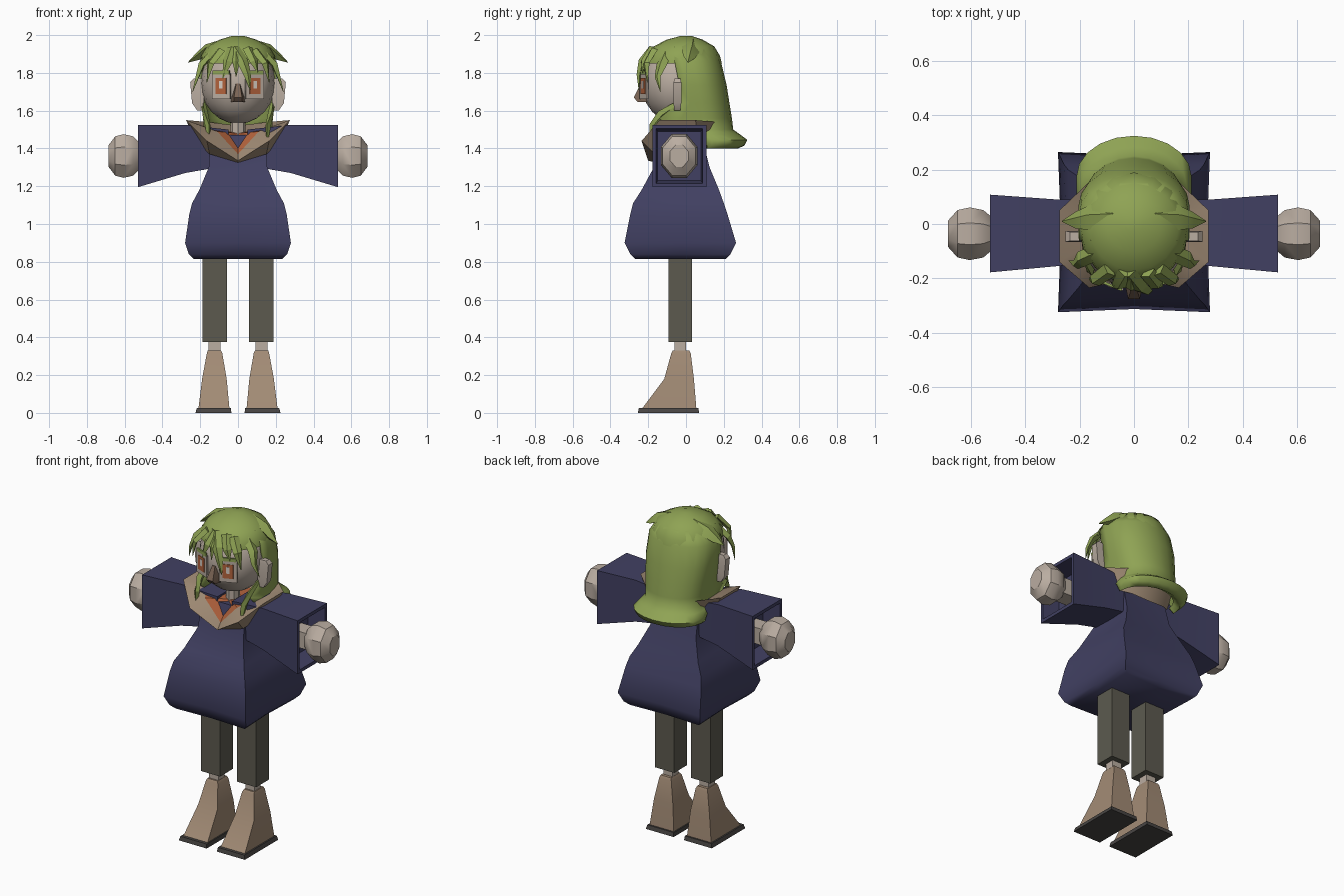
import bpy, bmesh, math
from mathutils import Vector, Matrix


def mat(name, rgb):
    m = bpy.data.materials.new(name)
    lin = [((c / 255 + 0.055) / 1.055) ** 2.4 for c in rgb]
    m.diffuse_color = (*lin, 1)
    return m


NAVY = mat("navy cloth", (65, 64, 98))
GREEN = mat("green hair", (143, 163, 84))
SKIN = mat("skin", (186, 173, 161))
TAN = mat("tan collar", (158, 137, 115))
SHOE = mat("brown shoe", (162, 139, 117))
PANTS = mat("grey trousers", (92, 90, 79))
SOLE = mat("dark sole", (72, 69, 67))
ORANGE = mat("orange", (178, 98, 60))
NOSE = mat("nose brown", (122, 100, 84))
PALE = mat("pale highlight", (215, 205, 195))


def finish(name, bm, m, angle=40):
    bmesh.ops.recalc_face_normals(bm, faces=bm.faces)
    me = bpy.data.meshes.new(name)
    bm.to_mesh(me)
    bm.free()
    ob = bpy.data.objects.new(name, me)
    bpy.context.collection.objects.link(ob)
    me.materials.append(m)
    bpy.ops.object.select_all(action='DESELECT')
    ob.select_set(True)
    bpy.context.view_layer.objects.active = ob
    if angle:
        bpy.ops.object.shade_smooth_by_angle(angle=math.radians(angle))
    return ob


def loft(name, rings, m, angle=40, caps=(True, True), closed=True):
    bm = bmesh.new()
    vs = [[bm.verts.new(p) for p in r] for r in rings]
    n = len(vs[0])
    for a, b in zip(vs, vs[1:]):
        for i in range(n if closed else n - 1):
            j = (i + 1) % n
            bm.faces.new((a[i], a[j], b[j], b[i]))
    if caps[0]:
        bm.faces.new(vs[0])
    if caps[1]:
        bm.faces.new(vs[-1])
    return finish(name, bm, m, angle)


def rect(z, x0, x1, y0, y1):
    return [(x0, y0, z), (x1, y0, z), (x1, y1, z), (x0, y1, z)]


def rect8(z, w, y0, y1, k=0.96):
    # square ring with slightly hollow sides
    c, h = (y0 + y1) / 2, (y1 - y0) / 2
    return [(x * w, c + y * h, z) for x, y in
            ((-1, -1), (0, -k), (1, -1), (k, 0), (1, 1), (0, k), (-1, 1), (-k, 0))]


def ellipsoid(name, loc, size, m, seg=16, rings=12, rot=None, angle=40):
    bm = bmesh.new()
    bmesh.ops.create_uvsphere(bm, u_segments=seg, v_segments=rings, radius=1)
    M = Matrix.Translation(loc) @ Matrix.Diagonal((*size, 1))
    bm.transform(M @ rot if rot else M)
    return finish(name, bm, m, angle)


def plate(name, loc, size, rz, m):
    bm = bmesh.new()
    bmesh.ops.create_cube(bm, size=1)
    bm.transform(Matrix.Translation(loc) @ Matrix.Rotation(rz, 4, 'Z') @ Matrix.Diagonal((*size, 1)))
    return finish(name, bm, m, 0)


HEAD = Vector((0, -0.04, 1.745))


def lock(name, pts, s=1, thick=0.3):
    # tapered strand lying on the head: points are x, y, z, width
    P = [Vector((p[0] * s, p[1], p[2])) for p in pts]
    rings = []
    for i, p in enumerate(P):
        d = (P[min(i + 1, len(P) - 1)] - P[max(i - 1, 0)]).normalized()
        out = (p - HEAD).normalized()
        side = d.cross(out).normalized()
        out = side.cross(d)
        w = pts[i][3] / 2
        rings.append([p + side * w, p + out * w * thick * 2, p - side * w, p - out * w * thick * 2])
    return loft(name, rings, GREEN, 25)


# dress
loft("dress", [rect8(*r) for r in (
    (0.815, 0.235, -0.27, 0.21), (0.84, 0.26, -0.295, 0.235), (0.90, 0.28, -0.325, 0.265),
    (1.05, 0.258, -0.295, 0.22), (1.11, 0.243, -0.28, 0.20), (1.18, 0.205, -0.235, 0.175),
    (1.30, 0.155, -0.17, 0.125), (1.40, 0.15, -0.15, 0.10), (1.47, 0.15, -0.13, 0.08))], NAVY, 60)


def xring(x, y0, y1, z0, z1, s):
    return [(x * s, y0, z0), (x * s, y1, z0), (x * s, y1, z1), (x * s, y0, z1)]


for s, side in ((1, "left"), (-1, "right")):
    # sleeve with a hollow cuff, forearm and hand
    loft(side + "_sleeve", [xring(*r, s) for r in (
        (0.05, -0.13, 0.09, 1.31, 1.50), (0.28, -0.155, 0.09, 1.27, 1.525),
        (0.53, -0.178, 0.108, 1.195, 1.525), (0.53, -0.158, 0.088, 1.215, 1.505),
        (0.42, -0.15, 0.08, 1.23, 1.49))], NAVY, 30)
    loft(side + "_forearm", [xring(*r, s) for r in (
        (0.40, -0.085, 0.015, 1.31, 1.41), (0.56, -0.085, 0.015, 1.31, 1.41))], SKIN, 30)
    hand = []
    for x, r in ((0.515, 0.55), (0.555, 0.9), (0.605, 1.0), (0.65, 0.9), (0.685, 0.5)):
        hand.append([(x * s, -0.036 + 0.1 * r * 1.05 * math.cos(a), 1.36 + 0.125 * r * math.sin(a))
                     for a in [math.pi * (k + 0.5) / 4 for k in range(8)]])
    loft(side + "_hand", hand, SKIN, 35)

    # leg, ankle, shoe and sole
    def xr(z, a, b, y0, y1):
        return rect(z, min(a * s, b * s), max(a * s, b * s), y0, y1)
    loft(side + "_trouser_leg", [xr(0.375, 0.058, 0.188, -0.092, 0.032),
                                 xr(0.88, 0.058, 0.188, -0.092, 0.032)], PANTS, 30)
    loft(side + "_ankle", [xr(0.31, 0.092, 0.155, -0.06, 0.0),
                           xr(0.40, 0.092, 0.155, -0.06, 0.0)], SKIN, 30)
    loft(side + "_shoe", [xr(*r) for r in (
        (0.02, 0.045, 0.21, -0.235, 0.055), (0.18, 0.06, 0.19, -0.115, 0.042),
        (0.315, 0.083, 0.165, -0.078, 0.025), (0.33, 0.09, 0.16, -0.07, 0.018))], SHOE, 30)
    loft(side + "_sole", [xr(0.0, 0.035, 0.225, -0.255, 0.07),
                          xr(0.025, 0.038, 0.218, -0.25, 0.065)], SOLE, 30)

    # ear
    loft(side + "_ear", [xr(*r) for r in (
        (1.60, 0.185, 0.215, -0.062, -0.03), (1.64, 0.18, 0.243, -0.066, -0.025),
        (1.75, 0.18, 0.253, -0.066, -0.025), (1.77, 0.185, 0.235, -0.062, -0.03))], SKIN, 30)

    # eye and brow plates
    turn = math.radians(22) * s
    n = Vector((math.sin(turn), -math.cos(turn), 0))
    eye = Vector((0.088 * s, -0.222, 1.73))
    plate(side + "_eye", eye, (0.104, 0.009, 0.135), turn, SKIN)
    plate(side + "_iris", eye + n * 0.005, (0.062, 0.006, 0.085), turn, ORANGE)
    plate(side + "_pupil", eye + n * 0.008 + Vector((0, 0, 0.008)), (0.02, 0.004, 0.04), turn, PALE)
    plate(side + "_brow", eye + n * 0.003 + Vector((0, 0, 0.072)), (0.095, 0.0095, 0.02), turn, GREEN)

    # strands on both sides
    lock(side + "_top_spike", [(0.07, 0.03, 1.955, 0.09), (0.16, 0.025, 1.925, 0.10),
                               (0.215, 0.015, 1.885, 0.065), (0.265, 0.01, 1.855, 0.004)], s)
    lock(side + "_temple_lock", [(0.13, -0.10, 1.91, 0.06), (0.195, -0.13, 1.84, 0.06),
                                 (0.215, -0.15, 1.78, 0.035), (0.24, -0.135, 1.70, 0.003)], s)
    lock(side + "_bang_outer", [(0.09, -0.17, 1.92, 0.06), (0.145, -0.21, 1.85, 0.05),
                                (0.165, -0.205, 1.75, 0.003)], s)
    lock(side + "_sideburn", [(0.18, -0.04, 1.64, 0.03), (0.172, -0.13, 1.58, 0.05),
                              (0.16, -0.17, 1.52, 0.05), (0.153, -0.19, 1.42, 0.012)], s)

# collar: lower edge, flared rim, neck edge; right half mirrored round
def mirrored(half):
    return half + [(-x, y, z) for x, y, z in half[-2:0:-1]]


lower = mirrored([(0, -0.16, 1.325), (0.15, -0.165, 1.37), (0.22, -0.08, 1.43),
                  (0.20, 0.07, 1.43), (0.11, 0.12, 1.41), (0, 0.13, 1.40)])
rim = mirrored([(0, -0.20, 1.335), (0.165, -0.235, 1.44), (0.275, -0.14, 1.55),
                (0.275, 0.05, 1.55), (0.16, 0.16, 1.54), (0, 0.18, 1.52)])
inner = mirrored([(0, -0.17, 1.37), (0.11, -0.165, 1.49), (0.16, -0.07, 1.51),
                  (0.15, 0.05, 1.50), (0.08, 0.08, 1.49), (0, 0.09, 1.49)])
loft("collar", [lower, rim, inner], TAN, 35, caps=(False, False))

# shirt inside the collar
bm = bmesh.new()
ring = [bm.verts.new(p) for p in inner]
mid = bm.verts.new((0, -0.08, 1.48))
for i in range(len(ring)):
    bm.faces.new((ring[i], ring[(i + 1) % len(ring)], mid))
finish("shirt", bm, ORANGE, 30)

# neck, head, nose
loft("neck", [[(0.04 * math.cos(a), -0.05 + 0.04 * math.sin(a), z)
               for a in [math.pi * k / 4 for k in range(8)]] for z in (1.44, 1.58)], SKIN)
ellipsoid("head", HEAD, (0.198, 0.195, 0.215), SKIN)
loft("nose", [[(-w, -0.2, z), (-w * 0.6, y, z), (w * 0.6, y, z), (w, -0.2, z)] for z, w, y in (
    (1.645, 0.038, -0.255), (1.67, 0.036, -0.277), (1.745, 0.016, -0.238))], NOSE, 20)

# hair cap over the crown
cap = []
for z, w, y0, y1 in ((1.85, 0.202, -0.222, 0.19), (1.89, 0.195, -0.215, 0.18), (1.94, 0.165, -0.17, 0.15),
                     (1.975, 0.10, -0.105, 0.09), (1.995, 0.035, -0.03, 0.03)):
    cap.append([(w * math.cos(a), (y0 + y1) / 2 + (y1 - y0) / 2 * math.sin(a), z)
                for a in [math.tau * k / 16 for k in range(16)]])
loft("hair_cap", cap, GREEN, 50, caps=(False, True))


# long back hair with a curled hem: height, half width, front, back
def u_row(z, w, f, b):
    c = max(f, b - 0.15)
    half = [(w, f, z), (w, (f + c) / 2, z)]
    half += [(w * math.cos(a), c + (b - c) * math.sin(a), z)
             for a in [math.pi / 2 * k / 5 for k in range(6)]]
    return half + [(-x, y, z) for x, y, z in half[-2::-1]]


back = loft("back_hair", [u_row(*r) for r in (
    (1.94, 0.155, -0.06, 0.15), (1.86, 0.203, -0.06, 0.185), (1.735, 0.205, -0.035, 0.215),
    (1.64, 0.195, -0.04, 0.23), (1.56, 0.185, -0.14, 0.243), (1.50, 0.18, -0.08, 0.25),
    (1.475, 0.195, 0.04, 0.285), (1.445, 0.212, 0.10, 0.325), (1.415, 0.208, 0.11, 0.31),
    (1.40, 0.195, 0.11, 0.275), (1.43, 0.17, 0.10, 0.23))], GREEN, 60, (False, False), False)
sol = back.modifiers.new("thickness", 'SOLIDIFY')
sol.thickness = 0.015
sol.offset = -1

# front bangs
for i, pts in enumerate((
        [(-0.02, -0.18, 1.93, 0.06), (0.025, -0.235, 1.86, 0.06), (0.05, -0.25, 1.79, 0.04), (0.065, -0.25, 1.71, 0.003)],
        [(-0.03, -0.18, 1.93, 0.06), (-0.055, -0.225, 1.86, 0.055), (-0.08, -0.235, 1.77, 0.003)],
        [(0.05, -0.18, 1.93, 0.06), (0.085, -0.225, 1.86, 0.05), (0.105, -0.23, 1.80, 0.003)],
        [(-0.01, -0.19, 1.92, 0.05), (-0.01, -0.235, 1.86, 0.04), (-0.01, -0.245, 1.78, 0.003)])):
    lock("bang_%d" % (i + 1), pts)
